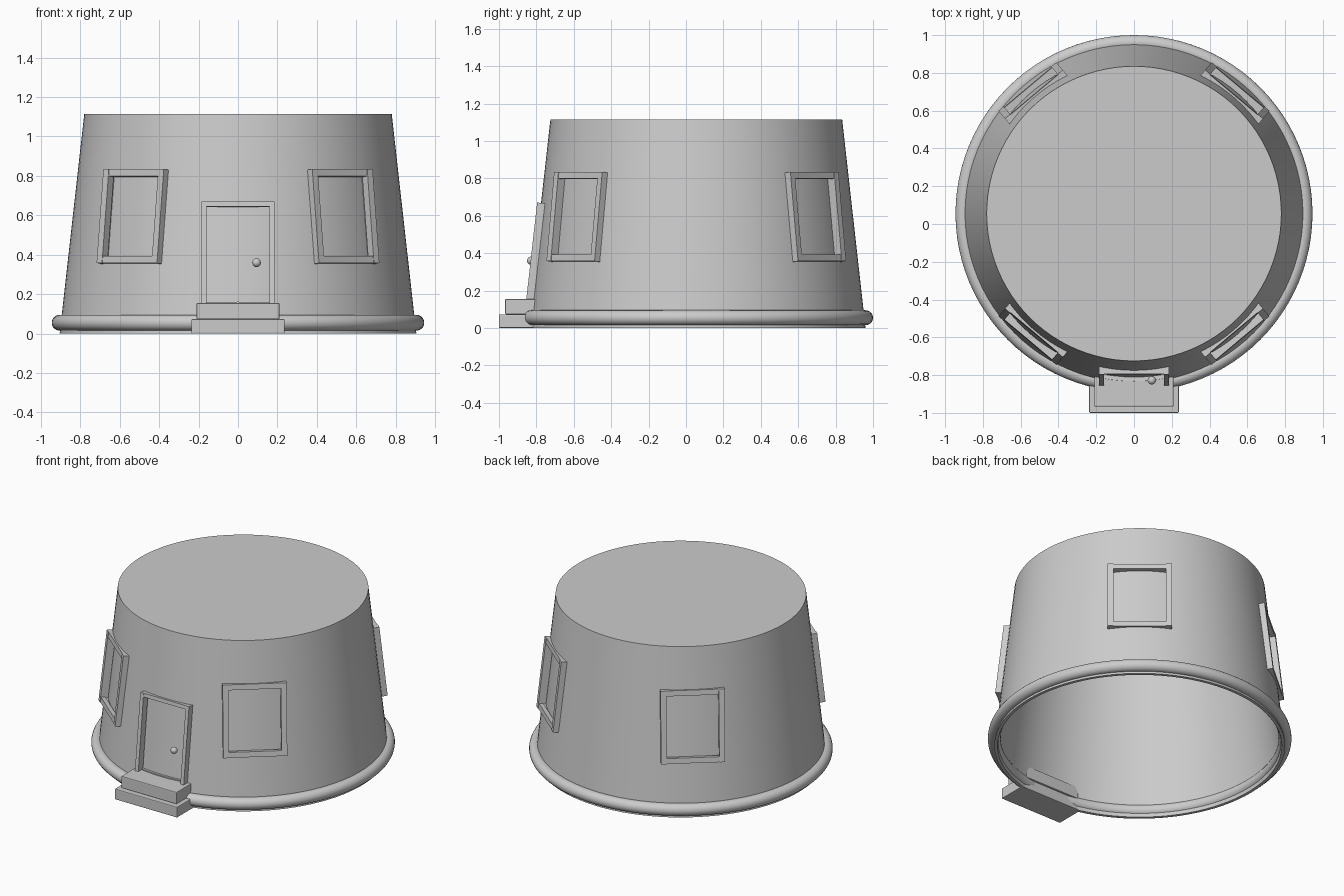
import bpy, bmesh, math
from mathutils import Matrix, Vector

cube = bpy.data.objects.get("Cube")
if cube:
    bpy.data.objects.remove(cube, do_unlink=True)

CY = 0.055                       # centre of the round body in y
R0, R1, H = 0.905, 0.78, 1.115   # bottom radius, top radius, height
TILT = math.atan((R0 - R1) / H)
SEG = 96

grey = bpy.data.materials.new("plain grey")
grey.use_nodes = True
grey.diffuse_color = (0.6, 0.6, 0.6, 1)
grey.node_tree.nodes["Principled BSDF"].inputs["Base Color"].default_value = (0.6, 0.6, 0.6, 1)


def radius(z):
    return R0 + (R1 - R0) * z / H


def finish(name, bm, smooth=False):
    bmesh.ops.recalc_face_normals(bm, faces=bm.faces)
    mesh = bpy.data.meshes.new(name)
    bm.to_mesh(mesh)
    bm.free()
    mesh.materials.append(grey)
    ob = bpy.data.objects.new(name, mesh)
    bpy.context.collection.objects.link(ob)
    if smooth:
        bpy.ops.object.select_all(action='DESELECT')
        ob.select_set(True)
        bpy.context.view_layer.objects.active = ob
        bpy.ops.object.shade_smooth_by_angle(angle=math.radians(35))
    return ob


def revolve(name, profile, closed=False):
    """Spin an (r, z) profile around the body axis."""
    bm = bmesh.new()
    vs = [bm.verts.new((r, CY, z)) for r, z in profile]
    es = [bm.edges.new(p) for p in zip(vs, vs[1:])]
    if closed:
        es.append(bm.edges.new((vs[-1], vs[0])))
    bmesh.ops.spin(bm, geom=vs + es, cent=(0, CY, 0), axis=(0, 0, 1),
                   angle=2 * math.pi, steps=SEG, use_duplicate=False)
    bmesh.ops.remove_doubles(bm, verts=bm.verts, dist=1e-4)
    return finish(name, bm, True)


def add_box(bm, lo, hi, matrix=Matrix()):
    lo, hi = Vector(lo), Vector(hi)
    place = Matrix.Translation((lo + hi) / 2) @ Matrix.Diagonal((*(hi - lo), 1))
    bmesh.ops.create_cube(bm, size=1, matrix=matrix @ place)


def on_wall(azimuth, z):
    """Local space on the sloping wall: x along it, -y outward, z up the slope."""
    return (Matrix.Translation((0, CY, 0)) @ Matrix.Rotation(math.radians(azimuth), 4, 'Z')
            @ Matrix.Translation((0, -radius(z), z)) @ Matrix.Rotation(-TILT, 4, 'X'))


# Body: tapered shell with a flat lid, an inner lining and a rounded foot ring
wall = revolve("wall", [(0, H), (R1, H), (R0, 0), (R0 - 0.02, 0),
                        (R1 - 0.02, H - 0.02), (0, H - 0.02)])
revolve("wall_lining", [(R0 - 0.022, 0.002), (R1 - 0.022, H - 0.022)])
ring = [(R0 + 0.04 * math.cos(k * math.pi / 10), 0.055 + 0.04 * math.sin(k * math.pi / 10))
        for k in range(20)]
revolve("foot_ring", ring, closed=True)


def opening(name, azimuth, z, half_w, half_h, bar, out, sill=True):
    """Frame of posts and rails around a shallow recess in the wall."""
    m = on_wall(azimuth, z)
    inner_w, inner_h = half_w - bar, half_h - bar
    bm = bmesh.new()
    for s in (-1, 1):
        a, b = sorted((s * inner_w, s * half_w))
        add_box(bm, (a, -out, -half_h), (b, 0.03, half_h), m)
    for s in (-1, 1) if sill else (1,):
        a, b = sorted((s * inner_h, s * half_h))
        add_box(bm, (-inner_w, -out + 0.003, a), (inner_w, 0.018, b), m)
    finish(name + "_frame", bm)

    bm = bmesh.new()
    add_box(bm, (-inner_w - 0.005, -0.06, -inner_h - 0.005),
            (inner_w + 0.005, 0.08, inner_h + 0.005), m)
    cutter = finish(name + "_cutter", bm)
    cutter.hide_render = True
    cutter.hide_viewport = True
    cut = wall.modifiers.new(name, 'BOOLEAN')
    cut.operation = 'DIFFERENCE'
    cut.solver = 'EXACT'
    cut.object = cutter


# Four windows and the front door
for label, azimuth in (("front_left", 40), ("front_right", -40),
                       ("back_left", 140), ("back_right", -140)):
    opening(label + "_window", azimuth, 0.595, 0.20, 0.24, 0.036, 0.013)
opening("door", 0, 0.405, 0.185, 0.265, 0.025, 0.021, sill=False)

# Door knob
bm = bmesh.new()
bmesh.ops.create_uvsphere(bm, u_segments=20, v_segments=12, radius=0.022,
                          matrix=Matrix.Translation((0.094, -0.828, 0.36)))
finish("door_knob", bm, True)

# Two entrance steps
for name, lo, hi in (("lower_step", (-0.237, -1, 0), (0.237, -0.80, 0.073)),
                     ("upper_step", (-0.21, -0.967, 0.073), (0.21, -0.79, 0.155))):
    bm = bmesh.new()
    add_box(bm, lo, hi)
    step = finish(name, bm)
    bevel = step.modifiers.new("soft_edges", 'BEVEL')
    bevel.width = 0.005
    bevel.segments = 2
